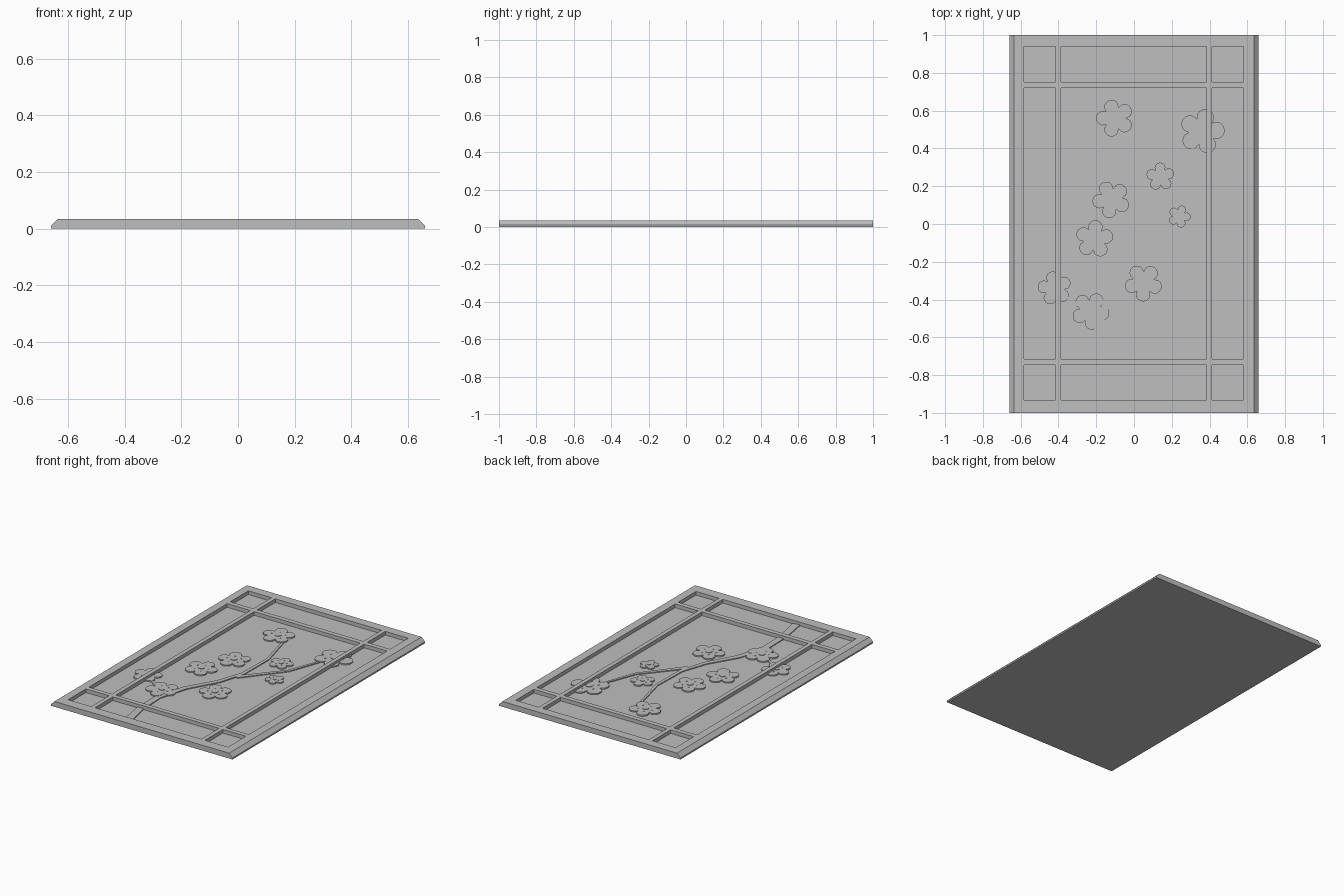
import bpy, bmesh
from math import sin, cos, tau
from mathutils import Vector

if "Cube" in bpy.data.objects:
    bpy.data.objects.remove(bpy.data.objects["Cube"])

# Single plain grey for the whole panel
GREY = (0.52, 0.52, 0.52, 1.0)
stone = bpy.data.materials.new("plain grey")
stone.use_nodes = True
stone.diffuse_color = GREY
stone.node_tree.nodes["Principled BSDF"].inputs["Base Color"].default_value = GREY

FLOOR, TOP = 0.011, 0.035


def make_object(name, bm):
    bmesh.ops.recalc_face_normals(bm, faces=bm.faces)
    mesh = bpy.data.meshes.new(name)
    bm.to_mesh(mesh)
    bm.free()
    mesh.materials.append(stone)
    obj = bpy.data.objects.new(name, mesh)
    bpy.context.collection.objects.link(obj)
    return obj


def add_prism(bm, outline, offset):
    """Closed outline pushed along an offset vector into a solid."""
    face = bm.faces.new([bm.verts.new(p) for p in outline])
    new = bmesh.ops.extrude_face_region(bm, geom=[face])["geom"]
    bmesh.ops.translate(bm, vec=offset,
                        verts=[v for v in new if isinstance(v, bmesh.types.BMVert)])


def add_relief(bm, outline, height):
    """Low raised shape standing on the recess floors."""
    base = FLOOR - 0.002
    add_prism(bm, [(p[0], p[1], base) for p in outline], (0, 0, FLOOR + height - base))


# Slab with bevelled long sides
half = [(0.66, 0), (0.66, 0.01), (0.635, TOP)]
profile = half + [(-x, z) for x, z in reversed(half)]
bm = bmesh.new()
add_prism(bm, [(x, -1, z) for x, z in profile], (0, 2, 0))
panel = make_object("framed_panel", bm)

# Nine recesses between the frame bars
columns = [(-0.583, -0.415), (-0.387, 0.385), (0.413, 0.58)]
rows = [(-0.932, -0.747), (-0.716, 0.72), (0.752, 0.94)]
bm = bmesh.new()
for x0, x1 in columns:
    for y0, y1 in rows:
        add_prism(bm, [(x0, y0, FLOOR), (x1, y0, FLOOR), (x1, y1, FLOOR), (x0, y1, FLOOR)],
                  (0, 0, 0.1))
cutter = make_object("recess_cutter", bm)
cutter.hide_render = True

cut = panel.modifiers.new("recesses", "BOOLEAN")
cut.object = cutter
cut.operation = "DIFFERENCE"
cut.solver = "EXACT"
bpy.context.view_layer.objects.active = panel
bpy.ops.object.modifier_apply(modifier=cut.name)
bpy.data.objects.remove(cutter)


# Branches: tapering ribbons along a path
def add_branch(bm, path, start_width, end_width):
    pts = [Vector(p) for p in path]
    left, right = [], []
    for i, p in enumerate(pts):
        along = (pts[min(i + 1, len(pts) - 1)] - pts[max(i - 1, 0)]).normalized()
        t = i / (len(pts) - 1)
        side = Vector((-along.y, along.x)) * (start_width * (1 - t) + end_width * t) / 2
        left.append(p + side)
        right.append(p - side)
    add_relief(bm, left + right[::-1], 0.006)


bm = bmesh.new()
add_branch(bm, [(-0.15, -0.93), (-0.185, -0.75), (-0.19, -0.56), (-0.13, -0.36),
                (-0.02, -0.17), (0.035, 0.0), (0.04, 0.25), (-0.02, 0.49)], 0.05, 0.014)
add_branch(bm, [(0.03, -0.06), (0.12, 0.05), (0.235, 0.19), (0.32, 0.42)], 0.03, 0.014)
add_branch(bm, [(-0.19, -0.56), (-0.28, -0.44), (-0.4, -0.36)], 0.025, 0.012)
make_object("branches", bm)


# Blossoms: five round petals with a raised centre and stamen dots
def circle(cx, cy, radius, count):
    return [(cx + radius * cos(tau * k / count), cy + radius * sin(tau * k / count))
            for k in range(count)]


def add_blossom(petals, centres, cx, cy, radius, turn):
    outline = []
    steps = 50
    for k in range(steps):
        a = tau * k / steps
        r = radius * (0.58 + 0.42 * abs(sin(2.5 * a)) ** 0.6)
        outline.append((cx + r * cos(a + turn), cy + r * sin(a + turn)))
    add_relief(petals, outline, 0.008)
    add_relief(centres, circle(cx, cy, radius * 0.2, 10), 0.011)
    for k in range(5):
        a = turn + tau * (k + 0.5) / 5
        add_relief(centres, circle(cx + radius * 0.45 * cos(a), cy + radius * 0.45 * sin(a),
                                   radius * 0.05, 6), 0.01)


blossoms = [(-0.1, 0.56, 0.1), (0.36, 0.49, 0.12), (-0.12, 0.13, 0.1),
            (-0.21, -0.08, 0.1), (0.05, -0.31, 0.1), (0.14, 0.25, 0.075),
            (-0.23, -0.46, 0.1), (-0.42, -0.34, 0.09), (0.24, 0.04, 0.06)]
petals, centres = bmesh.new(), bmesh.new()
for i, (x, y, r) in enumerate(blossoms):
    add_blossom(petals, centres, x, y, r, i * 0.7)
make_object("blossom_petals", petals)
make_object("blossom_centres", centres)
